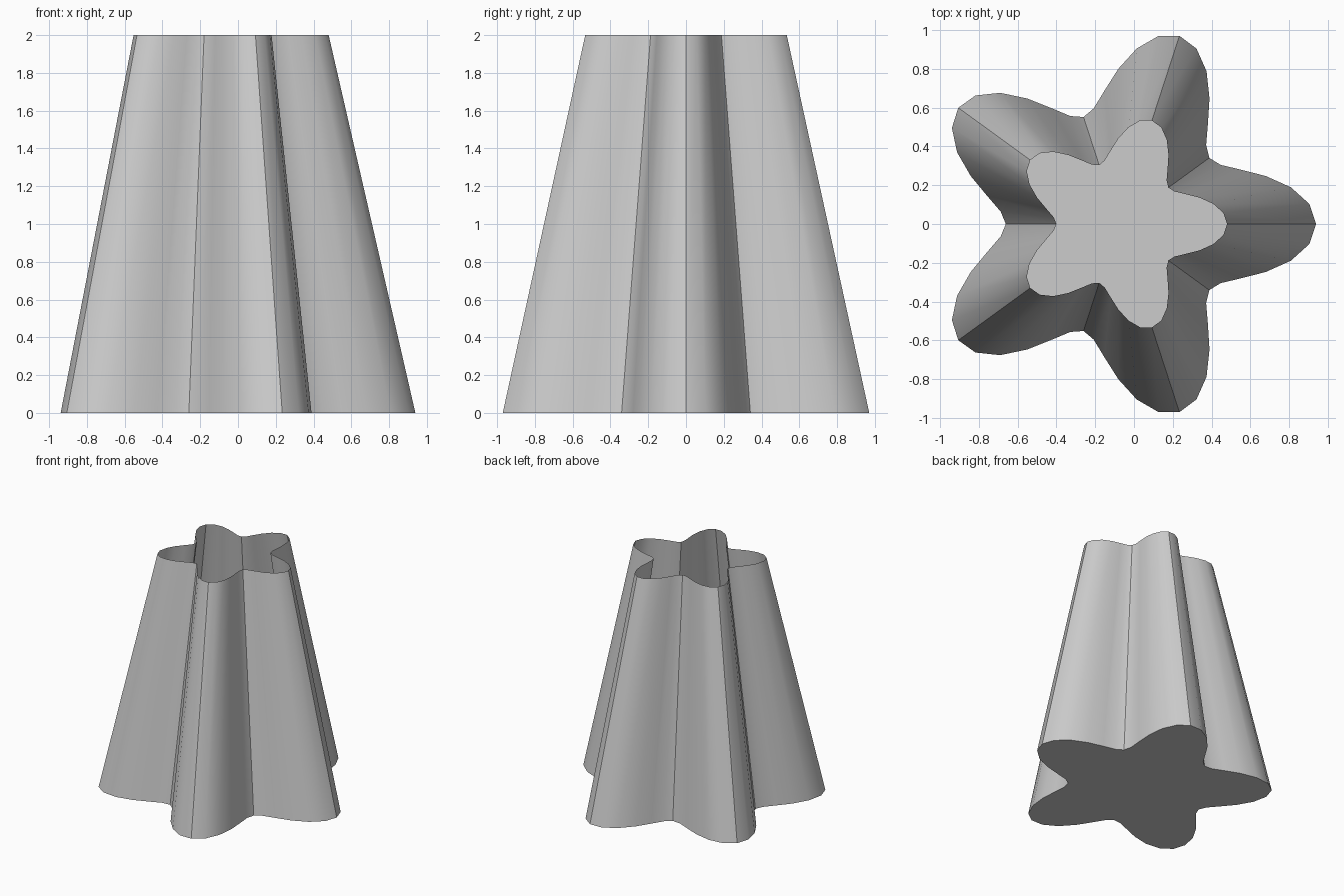
import bpy
import bmesh
from math import cos, sin, pi, radians

if "Cube" in bpy.data.objects:
    bpy.data.objects.remove(bpy.data.objects["Cube"], do_unlink=True)

SIDES, LOBES = 60, 5
MEAN, WAVE = 0.80, 0.22      # base radius and depth of the lobes
TAPER, HEIGHT = 0.55, 2.0
SHIFT_X = -0.081             # centres the five-lobed outline

# Plain grey material
grey = bpy.data.materials.new("light grey")
grey.use_nodes = True
colour = (0.604, 0.604, 0.604, 1)
grey.diffuse_color = colour
grey.node_tree.nodes["Principled BSDF"].inputs["Base Color"].default_value = colour


def lobed_ring(bm, scale, z):
    """Closed ring of vertices along a wavy circle."""
    ring = []
    for i in range(SIDES):
        a = 2 * pi * i / SIDES
        r = scale * (MEAN + WAVE * cos(LOBES * a))
        ring.append(bm.verts.new((SHIFT_X + r * cos(a), r * sin(a), z)))
    return ring


# Tapered fluted cup: thin wall, closed floor, open top
bm = bmesh.new()
bottom = lobed_ring(bm, 1, 0)
top = lobed_ring(bm, TAPER, HEIGHT)
for i in range(SIDES):
    j = (i + 1) % SIDES
    bm.faces.new((bottom[i], bottom[j], top[j], top[i]))
bm.faces.new(bottom[::-1])

mesh = bpy.data.meshes.new("fluted_cup")
bm.to_mesh(mesh)
bm.free()
mesh.materials.append(grey)
cup = bpy.data.objects.new("fluted_cup", mesh)
bpy.context.collection.objects.link(cup)

# Smooth flutes with crisp creases at the tips and valleys
bpy.ops.object.select_all(action='DESELECT')
cup.select_set(True)
bpy.context.view_layer.objects.active = cup
bpy.ops.object.shade_smooth_by_angle(angle=radians(30))
